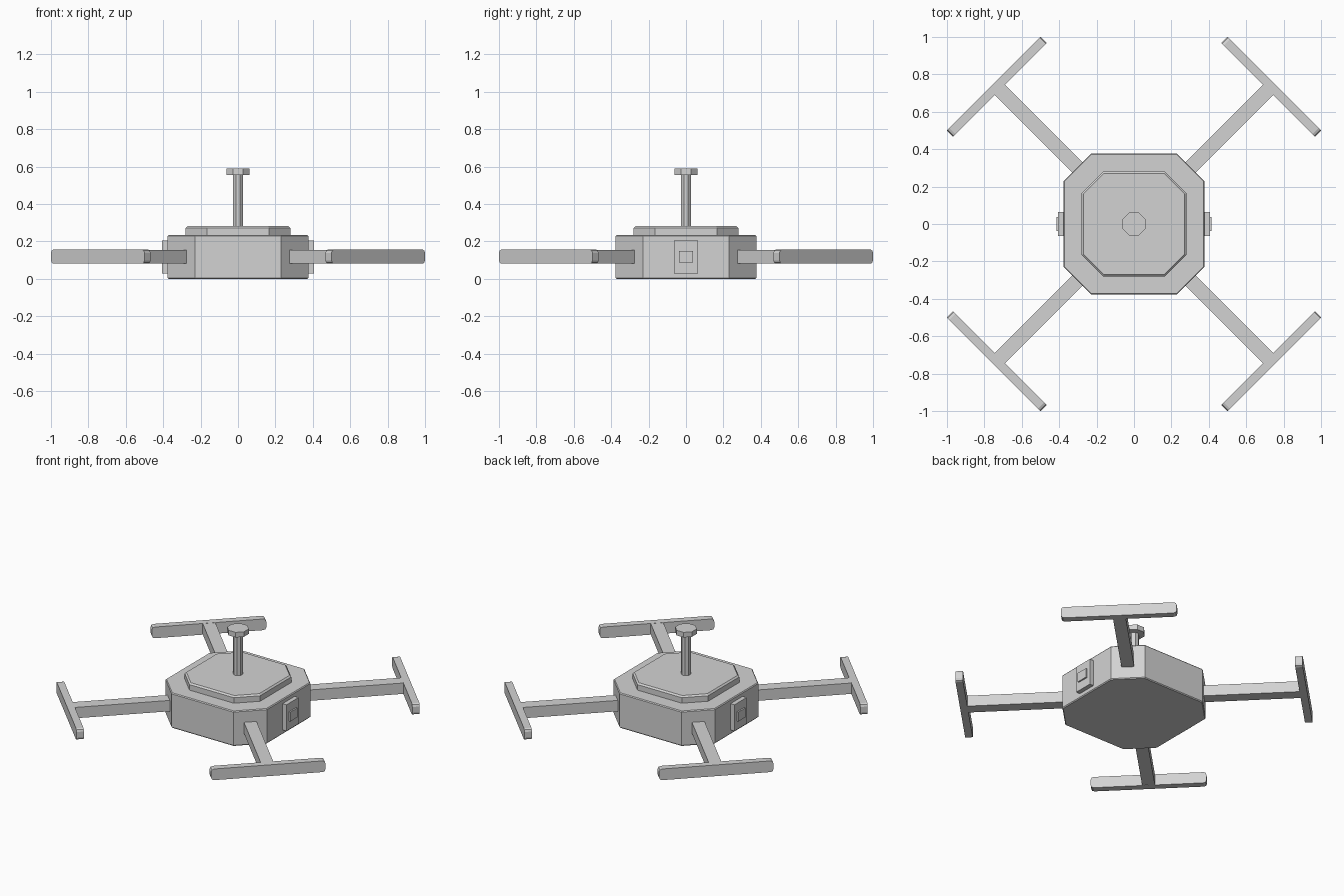
import bpy, bmesh, math
from mathutils import Matrix, Vector

if "Cube" in bpy.data.objects:
    bpy.data.objects.remove(bpy.data.objects["Cube"])

grey = bpy.data.materials.new("light_grey")
grey.diffuse_color = (0.65, 0.65, 0.65, 1)
grey.use_nodes = True
grey.node_tree.nodes["Principled BSDF"].inputs["Base Color"].default_value = grey.diffuse_color


def finish(name, bm):
    bmesh.ops.recalc_face_normals(bm, faces=bm.faces)
    mesh = bpy.data.meshes.new(name)
    bm.to_mesh(mesh)
    bm.free()
    mesh.materials.append(grey)
    obj = bpy.data.objects.new(name, mesh)
    bpy.context.collection.objects.link(obj)
    return obj


def octagon(half, flat):
    """Square of given half width with cut corners; flat is the half length of a side."""
    return [(half, -flat), (half, flat), (flat, half), (-flat, half),
            (-half, flat), (-half, -flat), (-flat, -half), (flat, -half)]


def stack(name, rings):
    """Closed solid from octagon rings given as (half, flat, z)."""
    bm = bmesh.new()
    loops = [[bm.verts.new((x, y, z)) for x, y in octagon(h, f)] for h, f, z in rings]
    bm.faces.new(loops[0])
    bm.faces.new(loops[-1])
    for a, b in zip(loops, loops[1:]):
        for i in range(8):
            j = (i + 1) % 8
            bm.faces.new((a[i], a[j], b[j], b[i]))
    return finish(name, bm)


def box(name, center, size, turn=0, chamfer=0, axis=1):
    """Box turned about z; chamfers the edges running along x on its two y ends."""
    bm = bmesh.new()
    bmesh.ops.create_cube(bm, size=1, matrix=Matrix.Diagonal((*size, 1)))
    if chamfer:
        edges = [e for e in bm.edges
                 if abs((e.verts[0].co - e.verts[1].co).normalized().x) > 0.9]
        bmesh.ops.bevel(bm, geom=edges, offset=chamfer, segments=2,
                        profile=0.5, affect='EDGES')
    bm.transform(Matrix.Rotation(turn, 4, 'Z') @ Matrix.Translation(Vector(center)))
    return finish(name, bm)


# Central body and raised lid, both with slightly broken edges
stack("body", [(0.371, 0.228, 0), (0.376, 0.23, 0.006),
               (0.376, 0.23, 0.229), (0.371, 0.228, 0.235)])
stack("lid", [(0.28, 0.165, 0.232), (0.28, 0.165, 0.272), (0.27, 0.161, 0.282)])

# Mast with its flat cap
stack("mast", [(0.028, 0.0116, 0.28), (0.028, 0.0116, 0.558)])
stack("mast_cap", [(0.062, 0.0257, 0.556), (0.062, 0.0257, 0.59)])

# Four diagonal arms, each ending in a crossbar with rounded ends
for i in range(4):
    turn = math.pi / 4 + i * math.pi / 2
    box(f"arm_{i + 1}", (0.717, 0, 0.119), (0.60, 0.078, 0.073), turn)
    box(f"crossbar_{i + 1}", (1.0375, 0, 0.119), (0.046, 0.707, 0.075), turn, 0.018)

# Side housings with a small raised button
for i, side in enumerate(("right", "left")):
    turn = i * math.pi
    box(f"{side}_housing", (0.387, 0, 0.118), (0.036, 0.13, 0.176), turn)
    box(f"{side}_button", (0.407, 0, 0.118), (0.016, 0.076, 0.062), turn)
